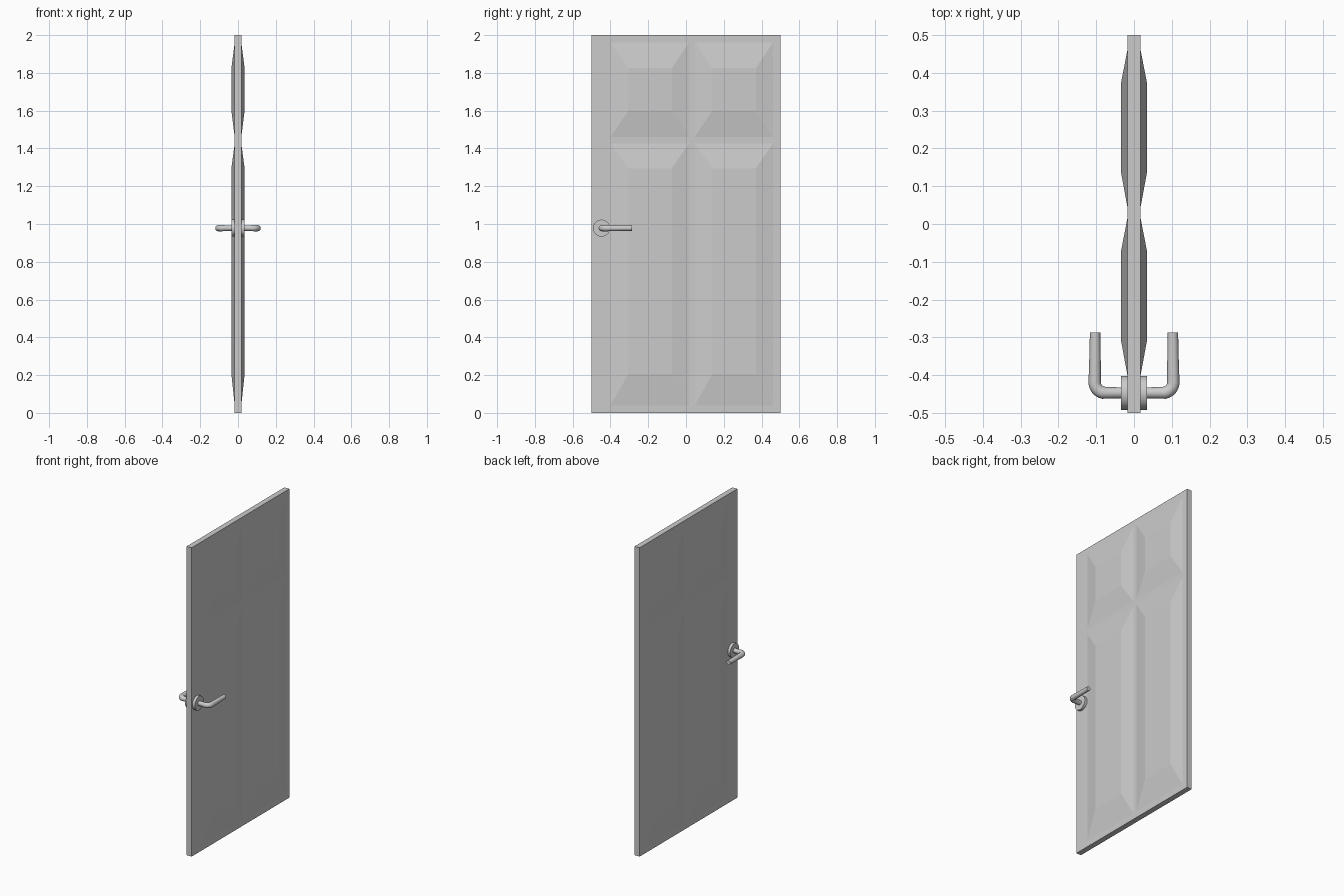
import bpy, bmesh, math
from mathutils import Matrix

if "Cube" in bpy.data.objects:
    bpy.data.objects.remove(bpy.data.objects["Cube"])

HALF, RAISED = 0.0175, 0.035
HY, HZ = -0.447, 0.978      # handle axis


def add_mesh(name, bm):
    bmesh.ops.recalc_face_normals(bm, faces=bm.faces[:])
    me = bpy.data.meshes.new(name)
    bm.to_mesh(me)
    bm.free()
    ob = bpy.data.objects.new(name, me)
    bpy.context.collection.objects.link(ob)
    return ob


def mirror_x(ob):
    m = ob.modifiers.new("both_sides", "MIRROR")
    m.use_axis = (True, False, False)
    m.use_mirror_merge = False


def smooth(ob):
    bpy.ops.object.select_all(action="DESELECT")
    ob.select_set(True)
    bpy.context.view_layer.objects.active = ob
    bpy.ops.object.shade_smooth_by_angle(angle=math.radians(40))


# Door slab
bm = bmesh.new()
bmesh.ops.create_cube(bm, size=1, matrix=Matrix.Translation((0, 0, 1)) @ Matrix.Diagonal((2 * HALF, 1, 2, 1)))
add_mesh("door_slab", bm)

# Raised bevelled panels: (outer low, inner low, inner high, outer high)
columns = {"near": (-0.40, -0.305, -0.075, 0.015), "far": (0.045, 0.14, 0.37, 0.46)}
rows = {"lower": (0.04, 0.205, 1.295, 1.425), "upper": (1.46, 1.60, 1.825, 1.96)}
for cn, (y0, y1, y2, y3) in columns.items():
    for rn, (z0, z1, z2, z3) in rows.items():
        bm = bmesh.new()
        base = [bm.verts.new((HALF, y, z)) for y, z in ((y0, z0), (y3, z0), (y3, z3), (y0, z3))]
        top = [bm.verts.new((RAISED, y, z)) for y, z in ((y1, z1), (y2, z1), (y2, z2), (y1, z2))]
        bm.faces.new(top)
        for i in range(4):
            j = (i + 1) % 4
            bm.faces.new((base[i], base[j], top[j], top[i]))
        ob = add_mesh(f"{rn}_{cn}_panel", bm)
        if ob.data.polygons[0].normal.x < 0:
            ob.data.flip_normals()
        mirror_x(ob)

# Round handle plates
bm = bmesh.new()
depth = RAISED - 0.016
bmesh.ops.create_cone(bm, cap_ends=True, segments=32, radius1=0.045, radius2=0.045, depth=depth,
                      matrix=Matrix.Translation((RAISED - depth / 2, HY, HZ)) @ Matrix.Rotation(math.pi / 2, 4, "Y"))
plate = add_mesh("handle_plate", bm)
mirror_x(plate)
smooth(plate)

# Lever handle: neck, rounded elbow, slightly tapering grip (x, y, radius)
LX, BEND = 0.104, 0.028
path = [(0.03, HY, 0.0145), (LX - BEND, HY, 0.0155)]
for i in range(1, 8):
    a = math.pi / 2 * i / 8
    path.append((LX - BEND + BEND * math.sin(a), HY + BEND - BEND * math.cos(a), 0.0165))
path += [(LX, HY + BEND, 0.0165), (LX - 0.001, -0.34, 0.0148), (LX - 0.001, -0.287, 0.0138)]

bm = bmesh.new()
N = 20
rings = []
for i, (x, y, r) in enumerate(path):
    a, b = path[max(i - 1, 0)], path[min(i + 1, len(path) - 1)]
    dx, dy = b[0] - a[0], b[1] - a[1]
    length = math.hypot(dx, dy)
    nx, ny = dy / length, -dx / length
    rings.append([bm.verts.new((x + nx * r * math.cos(t), y + ny * r * math.cos(t), HZ + r * math.sin(t)))
                  for t in (2 * math.pi * k / N for k in range(N))])
for r0, r1 in zip(rings, rings[1:]):
    for k in range(N):
        j = (k + 1) % N
        bm.faces.new((r0[k], r0[j], r1[j], r1[k]))
bm.faces.new(rings[0])
bm.faces.new(rings[-1])
lever = add_mesh("lever_handle", bm)
mirror_x(lever)
smooth(lever)
